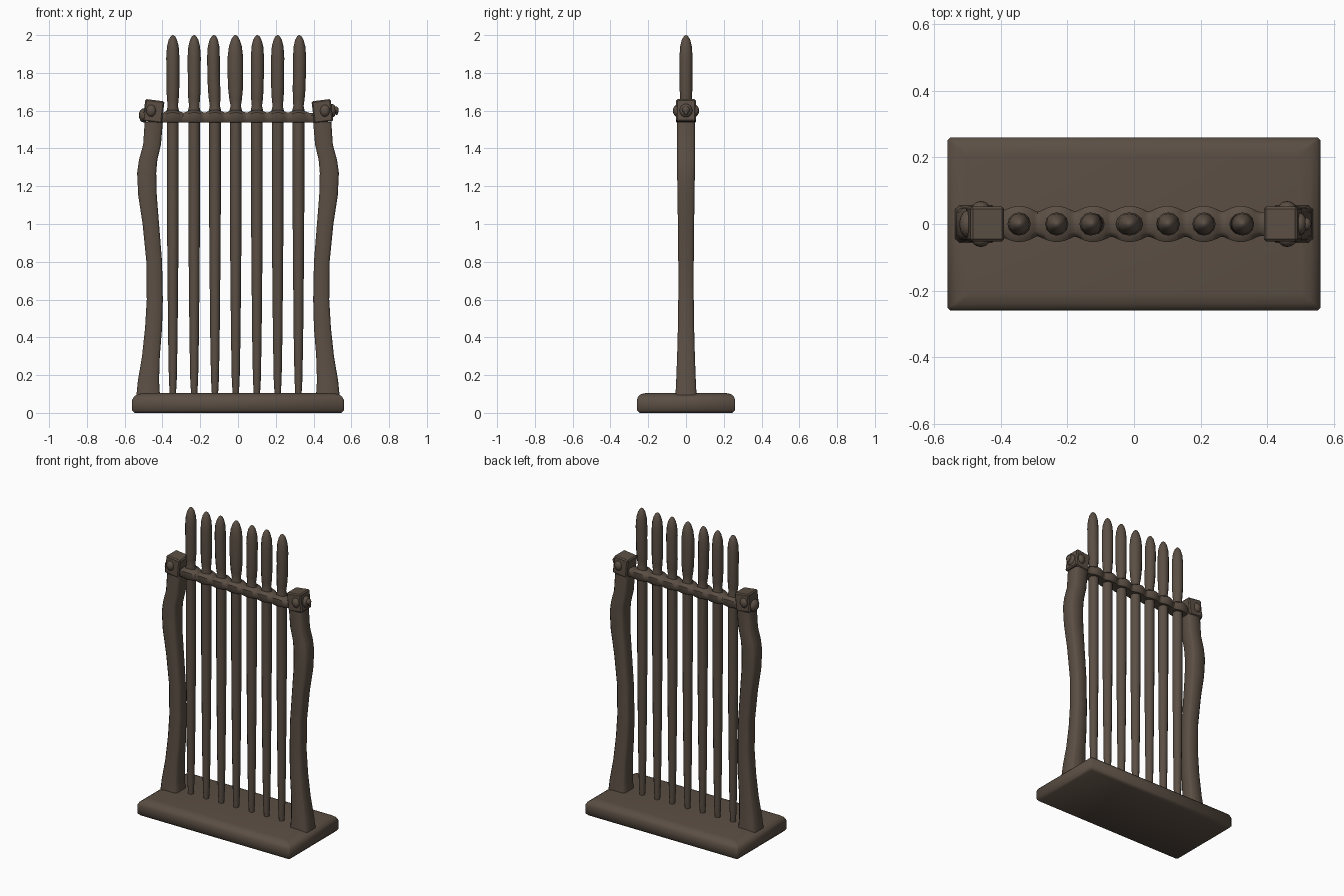
import bpy, bmesh, math
from mathutils import Vector, Matrix

cube = bpy.data.objects.get("Cube")
if cube:
    bpy.data.objects.remove(cube)

wood = bpy.data.materials.new("dark brown wood")
COLOUR = (0.105, 0.078, 0.058, 1)
wood.diffuse_color = COLOUR
wood.use_nodes = True
wood.node_tree.nodes["Principled BSDF"].inputs["Base Color"].default_value = COLOUR


def finish(name, bm, angle=40):
    bmesh.ops.recalc_face_normals(bm, faces=bm.faces)
    mesh = bpy.data.meshes.new(name)
    bm.to_mesh(mesh)
    bm.free()
    mesh.materials.append(wood)
    ob = bpy.data.objects.new(name, mesh)
    bpy.context.collection.objects.link(ob)
    bpy.ops.object.select_all(action="DESELECT")
    ob.select_set(True)
    bpy.context.view_layer.objects.active = ob
    bpy.ops.object.shade_smooth_by_angle(angle=math.radians(angle))
    return ob


def skin(bm, rings):
    """Join rings of points into a closed tube."""
    loops = [[bm.verts.new(p) for p in ring] for ring in rings]
    n = len(loops[0])
    for a, b in zip(loops, loops[1:]):
        for i in range(n):
            j = (i + 1) % n
            bm.faces.new((a[i], a[j], b[j], b[i]))
    bm.faces.new(loops[0][::-1])
    bm.faces.new(loops[-1])


def box_ring(x0, x1, hy, z, soft):
    """Rectangle with chamfered corners, level at height z."""
    return [(x0 + soft, -hy, z), (x1 - soft, -hy, z), (x1, -hy + soft, z), (x1, hy - soft, z),
            (x1 - soft, hy, z), (x0 + soft, hy, z), (x0, hy - soft, z), (x0, -hy + soft, z)]


def round_ring(x, r_x, r_y, z, n=12):
    return [(x + r_x * math.cos(math.tau * i / n), r_y * math.sin(math.tau * i / n), z)
            for i in range(n)]


def ellipsoid(bm, centre, size):
    bmesh.ops.create_uvsphere(bm, u_segments=12, v_segments=8, radius=1,
                              matrix=Matrix.Translation(centre) @ Matrix.Diagonal((*size, 1)))


# Base slab with softened edges and gently raised top
bm = bmesh.new()
skin(bm, [box_ring(-hx, hx, hy, z, 0.008) for hx, hy, z in
          [(0.548, 0.246, 0), (0.56, 0.26, 0.014), (0.56, 0.26, 0.07),
           (0.55, 0.253, 0.087), (0.53, 0.238, 0.1), (0.50, 0.21, 0.105)]])
finish("base", bm, 60)

# Wavy side posts: height, inner x, outer x, half depth
POST = [(0.09, 0.413, 0.538, 0.056), (0.17, 0.418, 0.53, 0.052), (0.3, 0.414, 0.508, 0.047),
        (0.45, 0.402, 0.492, 0.043), (0.6, 0.398, 0.483, 0.041), (0.8, 0.402, 0.485, 0.041),
        (1.0, 0.418, 0.505, 0.043), (1.15, 0.43, 0.528, 0.045), (1.27, 0.433, 0.534, 0.047),
        (1.34, 0.427, 0.524, 0.048), (1.42, 0.408, 0.502, 0.048), (1.54, 0.398, 0.494, 0.048)]
for side, label in ((1, "left"), (-1, "right")):
    bm = bmesh.new()
    skin(bm, [[(side * x, y, z) for x, y, z in box_ring(a, b, hy, z, 0.012)]
              for z, a, b, hy in POST])
    finish(label + "_post", bm, 50)

    # Tilted block on top of the post
    bm = bmesh.new()
    bmesh.ops.create_cube(bm, size=1, matrix=Matrix.Translation((side * 0.447, 0, 1.597))
                          @ Matrix.Rotation(side * math.radians(-7), 4, "Y")
                          @ Matrix.Diagonal((0.102, 0.104, 0.118, 1)))
    bmesh.ops.bevel(bm, geom=bm.edges[:], offset=0.007, segments=1, affect="EDGES")
    finish(label + "_post_head", bm, 30)

    # Rounded pegs on the front and back of the block
    bm = bmesh.new()
    for y in (-0.048, 0.048):
        ellipsoid(bm, (side * 0.46, y, 1.6), (0.027, 0.021, 0.032))
    finish(label + "_pegs", bm)

    # Outer rail end, hooked on one side and blunt on the other
    bm = bmesh.new()
    if side > 0:
        ellipsoid(bm, (0.498, 0, 1.6), (0.022, 0.034, 0.036))
        ellipsoid(bm, (0.516, 0, 1.605), (0.017, 0.02, 0.018))
        ellipsoid(bm, (0.523, 0, 1.594), (0.008, 0.012, 0.017))
    else:
        ellipsoid(bm, (-0.498, 0, 1.575), (0.027, 0.042, 0.038))
    finish(label + "_rail_end", bm)

# Rods: position, sway of the upper tip, swelling of the upper tip
RODS = [(-0.345, 0, 1), (-0.232, 0, 1), (-0.122, -0.008, 0.96), (-0.012, -0.002, 1.22),
        (0.1, 0.003, 1.0), (0.21, 0, 1), (0.32, 0.006, 1)]

# Scalloped cross rail, swelling around every rod
bm = bmesh.new()
rings = []
STEPS = 84
for i in range(STEPS + 1):
    x = -0.42 + 0.84 * i / STEPS
    d = min(abs(x - rod[0]) for rod in RODS)
    swell = max(0, math.cos(min(d / 0.056, 1) * math.pi / 2))
    hy, top, low = 0.036 + 0.018 * swell, 1.588 + 0.016 * swell, 1.538
    rings.append([(x, -hy * 0.8, low), (x, hy * 0.8, low), (x, hy, low + 0.012),
                  (x, hy, top - 0.014), (x, hy * 0.6, top), (x, -hy * 0.6, top),
                  (x, -hy, top - 0.014), (x, -hy, low + 0.012)])
skin(bm, rings)
finish("cross_rail", bm, 45)

# Tapered rods with a narrow neck above the rail and a rounded tip
LOWER = [(0.09, 0.016), (0.18, 0.021), (0.4, 0.025), (0.8, 0.029), (1.1, 0.031), (1.56, 0.031)]
UPPER = [(1.6, 0.033), (1.625, 0.027), (1.66, 0.031), (1.72, 0.034), (1.8, 0.034), (1.88, 0.035),
         (1.94, 0.031), (1.975, 0.022), (1.993, 0.012), (2.0, 0.003)]
for k, (x, sway, fat) in enumerate(RODS):
    bm = bmesh.new()
    rings = [round_ring(x, r, r, z) for z, r in LOWER]
    for z, r in UPPER:
        t = max(0, (z - 1.62) / 0.38)
        bulge = 1 + (fat - 1) * math.sin(math.pi * min(t, 1))
        shift = sway * math.sin(math.pi * min(t * 0.75, 1))
        rings.append(round_ring(x + shift, r * bulge, r, z))
    skin(bm, rings)
    finish(f"rod_{k + 1}", bm, 50)
